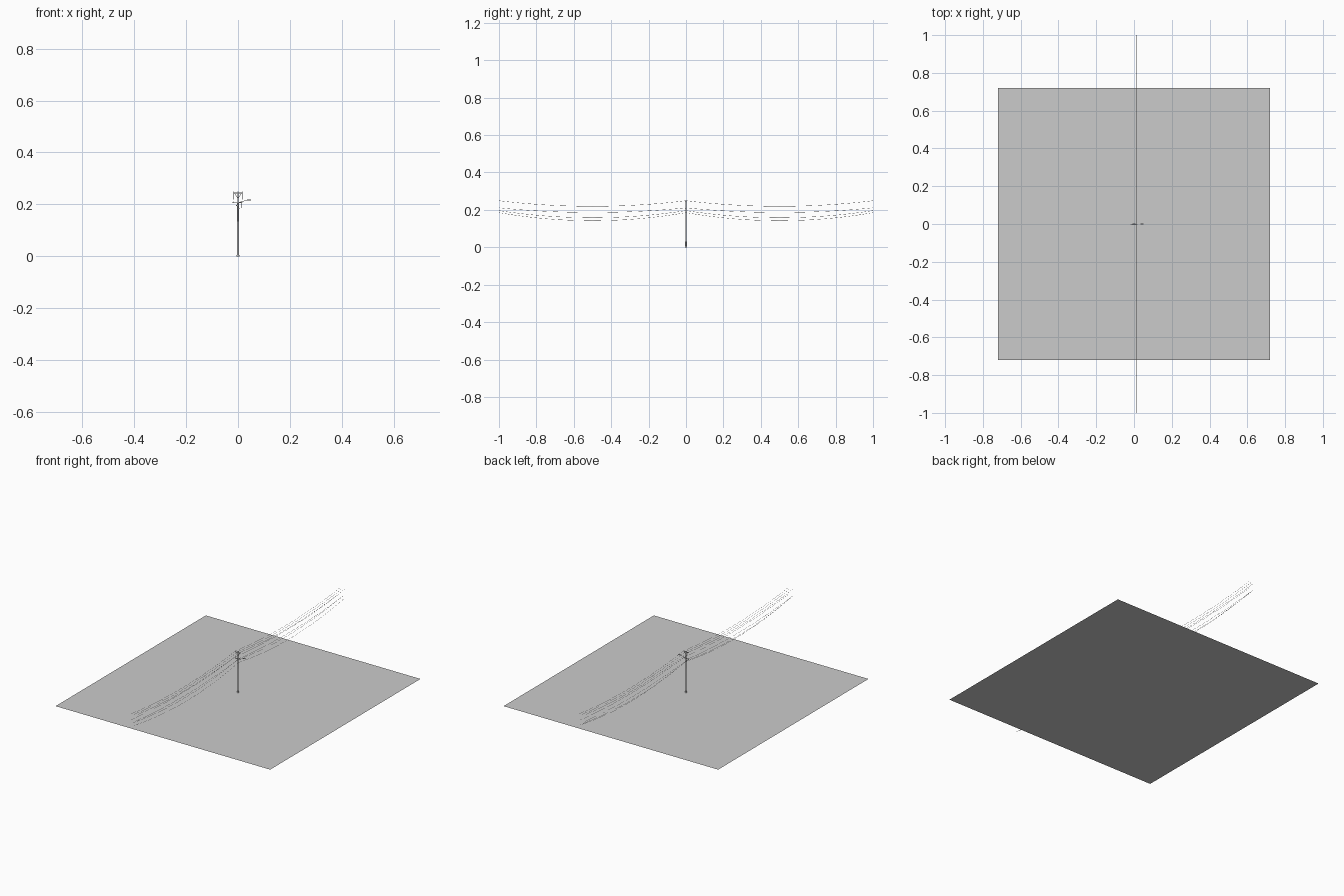
import bpy
from mathutils import Vector

if "Cube" in bpy.data.objects:
    bpy.data.objects.remove(bpy.data.objects["Cube"])


def rod(name, a, b, r1, r2=None, sides=8):
    a, b = Vector(a), Vector(b)
    d = b - a
    bpy.ops.mesh.primitive_cone_add(vertices=sides, radius1=r1, radius2=r1 if r2 is None else r2,
                                    depth=d.length, location=(a + b) / 2)
    o = bpy.context.object
    o.name = name
    o.rotation_euler = d.to_track_quat('Z', 'Y').to_euler()
    return o


def box(name, loc, size):
    bpy.ops.mesh.primitive_cube_add(size=1, location=loc)
    o = bpy.context.object
    o.name = name
    o.scale = size
    return o


def wire(name, x, z, sag):
    # two sagging spans meeting at the pole
    cu = bpy.data.curves.new(name, 'CURVE')
    cu.dimensions = '3D'
    cu.bevel_depth = 0.0006
    cu.bevel_resolution = 0
    n = 32
    s = cu.splines.new('POLY')
    s.points.add(n)
    for i, p in enumerate(s.points):
        y = -1 + 2 * i / n
        t = abs(y)
        p.co = (x, y, z - 4 * sag * t * (1 - t), 1)
    bpy.context.collection.objects.link(bpy.data.objects.new(name, cu))


# ground tile
bpy.ops.mesh.primitive_plane_add(size=1.44)
bpy.context.object.name = "ground_tile"

# tapered pole with base collar
rod("pole", (0, 0, 0), (0, 0, 0.25), 0.0042, 0.0026, 12)
rod("pole_base", (0, 0, 0), (0, 0, 0.006), 0.005, sides=12)

# crossarms, insulators and upper wires
for tier, (z, sag, xs) in enumerate([(0.244, 0.03, (-0.016, 0, 0.016)),
                                     (0.206, 0.025, (-0.019, 0.012))]):
    box(f"crossarm_{tier}", (0, -0.003, z), (0.036, 0.003, 0.003))
    for k, x in enumerate(xs):
        rod(f"insulator_{tier}_{k}", (x, 0, z), (x, 0, z + 0.006), 0.0016, 0.001)
        wire(f"wire_{tier}_{k}", x, z + 0.005, sag)

# lower communication cables on brackets
for k, (x, z, sag) in enumerate([(-0.006, 0.196, 0.038), (0.006, 0.185, 0.043)]):
    box(f"cable_bracket_{k}", (x / 2, 0, z), (abs(x) + 0.002, 0.003, 0.003))
    wire(f"cable_{k}", x, z, sag)

# diagonal braces
for s in (-1, 1):
    rod("crossarm_brace", (0, -0.003, 0.222), (s * 0.014, -0.003, 0.244), 0.0008, sides=6)

# street lamp on an arm
rod("lamp_arm", (0, 0, 0.206), (0.036, 0, 0.217), 0.001, sides=6)
box("lamp_head", (0.043, 0, 0.217), (0.016, 0.005, 0.003))
